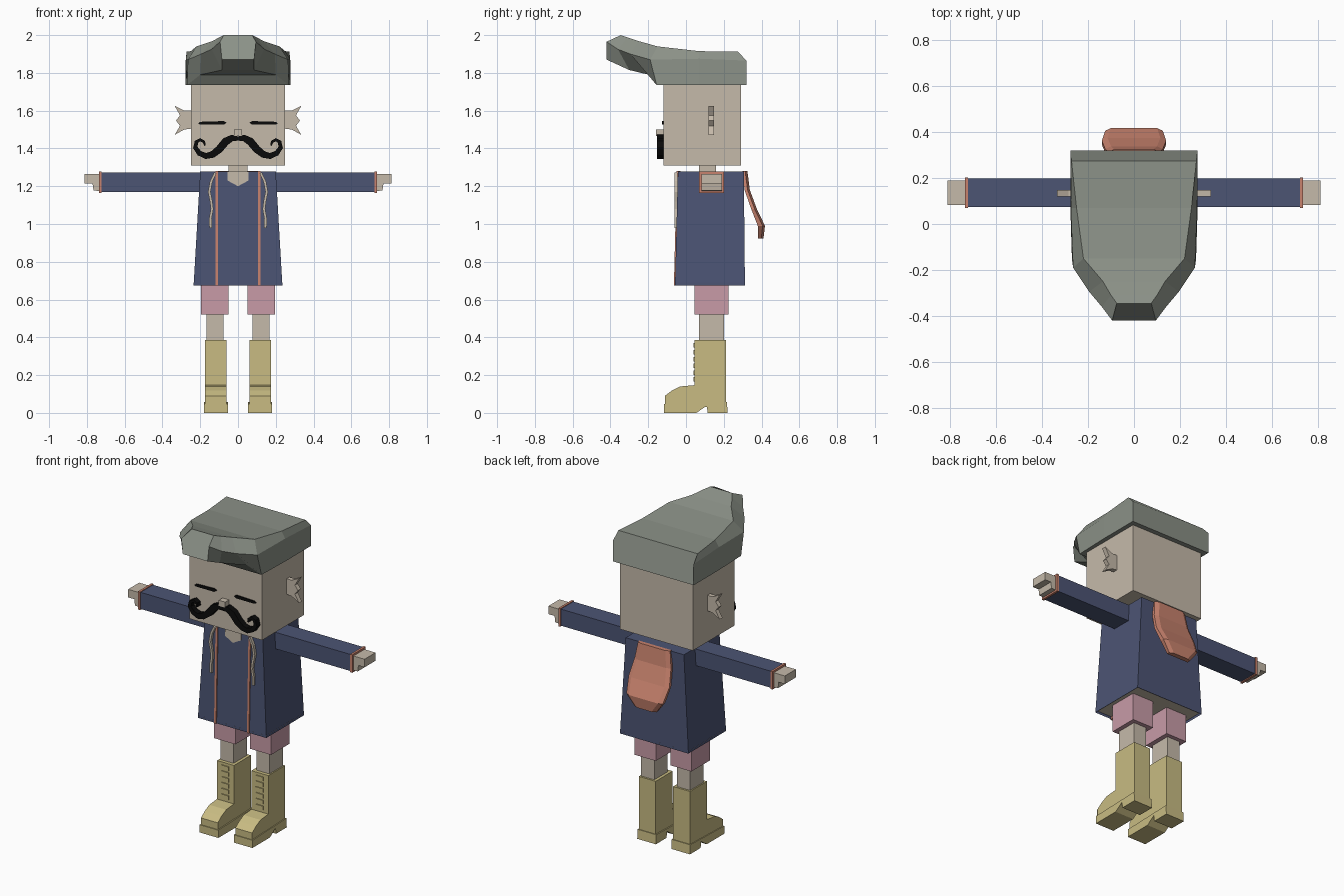
import bpy
import bmesh
from mathutils import Vector

cube = bpy.data.objects.get("Cube")
if cube:
    bpy.data.objects.remove(cube, do_unlink=True)


def material(name, r, g, b):
    m = bpy.data.materials.new(name)
    m.use_nodes = True
    m.diffuse_color = (r, g, b, 1)
    m.node_tree.nodes["Principled BSDF"].inputs["Base Color"].default_value = (r, g, b, 1)
    return m


SKIN = material("skin", .56, .49, .40)
NAVY = material("navy cloth", .072, .089, .175)
ORANGE = material("orange trim", .58, .225, .155)
PINK = material("pink cloth", .58, .33, .39)
TAN = material("yellow leather", .58, .50, .225)
HAIR = material("grey hair", .26, .285, .245)
BLACK = material("black", .003, .003, .003)


def finish(name, bm, *mats):
    bmesh.ops.recalc_face_normals(bm, faces=bm.faces)
    me = bpy.data.meshes.new(name)
    bm.to_mesh(me)
    bm.free()
    for m in mats:
        me.materials.append(m)
    ob = bpy.data.objects.new(name, me)
    bpy.context.collection.objects.link(ob)
    return ob


def loft(name, rings, mat):
    """Closed skin through rings of equal point count."""
    bm = bmesh.new()
    loops = [[bm.verts.new(p) for p in r] for r in rings]
    n = len(loops[0])
    for a, b in zip(loops, loops[1:]):
        for i in range(n):
            j = (i + 1) % n
            bm.faces.new((a[i], a[j], b[j], b[i]))
    bm.faces.new(loops[0])
    bm.faces.new(loops[-1])
    return finish(name, bm, mat)


def box(name, x, y, z, mat):
    ring = [(x[0], y[0]), (x[1], y[0]), (x[1], y[1]), (x[0], y[1])]
    return loft(name, [[(a, b, h) for a, b in ring] for h in z], mat)


def prism_x(name, x, profile, mat):
    return loft(name, [[(h, a, b) for a, b in profile] for h in x], mat)


def prism_y(name, y, profile, mat):
    return loft(name, [[(a, h, b) for a, b in profile] for h in y], mat)


def ribbon(name, path, widths, y, mat):
    """Flat strip in the front plane, with a width at each path point."""
    pts = [Vector(p) for p in path]
    rings = []
    for i, p in enumerate(pts):
        t = (pts[min(i + 1, len(pts) - 1)] - pts[max(i - 1, 0)]).normalized()
        n = Vector((-t.y, t.x)) * widths[i] / 2
        a, b = p + n, p - n
        rings.append([(a.x, y[0], a.y), (b.x, y[0], b.y), (b.x, y[1], b.y), (a.x, y[1], a.y)])
    return loft(name, rings, mat)


# Head, neck and nose
box("head", (-.25, .25), (-.12, .29), (1.31, 1.82), SKIN)
box("neck", (-.05, .05), (.07, .16), (1.26, 1.32), SKIN)
box("nose", (-.022, .022), (-.158, -.11), (1.465, 1.5), SKIN)

# Hair: each section lists bottom, side and top points as (x, y, z)
sections = [
    [(.277, .32, 1.735), (.277, .32, 1.865), (.272, .275, 1.912)],
    [(.277, .07, 1.735), (.275, .07, 1.875), (.25, .07, 1.915)],
    [(.27, -.155, 1.735), (.265, -.19, 1.87), (.22, -.15, 1.94)],
    [(.2, -.195, 1.79), (.195, -.295, 1.9), (.135, -.25, 1.968)],
    [(.085, -.30, 1.815), (.14, -.36, 1.925), (.1, -.31, 1.988)],
    [(.085, -.42, 1.87), (.095, -.42, 1.965), (.075, -.345, 2.0)],
]
loft("hair", [s + [(-x, y, z) for x, y, z in reversed(s)] for s in sections], HAIR)

# Jacket: tapered body with a hollow looking hem
jacket = bmesh.new()
corners = [(-1, -.058, -.043), (1, -.058, -.043), (1, .312, .306), (-1, .312, .306)]
low = [jacket.verts.new((.235 * s, y, .675)) for s, y, _ in corners]
high = [jacket.verts.new((.2 * s, y, 1.277)) for s, _, y in corners]
for i in range(4):
    j = (i + 1) % 4
    jacket.faces.new((low[i], low[j], high[j], high[i]))
jacket.faces.new(high)
hem = jacket.faces.new(low)
bmesh.ops.inset_region(jacket, faces=[hem], thickness=.012)
hem.material_index = 1
for v in hem.verts:
    v.co.z += .015
finish("jacket", jacket, NAVY, SKIN)

# Open collar showing the chest
prism_y("collar_opening", (-.05, -.042),
        [(-.055, 1.279), (.055, 1.279), (.055, 1.23), (0, 1.2), (-.055, 1.23)], SKIN)

# Hood hanging on the back: half width, inner y, outer y, height
hood_rows = [(.11, .30, .325, 1.28), (.125, .31, .338, 1.18), (.14, .345, .375, 1.08),
             (.125, .38, .418, .99), (.075, .38, .41, .922)]
hood = []
for w, inner, outer, z in hood_rows:
    c = w - .025
    hood.append([(-w, inner, z), (w, inner, z), (w, outer - .012, z),
                 (c, outer, z), (-c, outer, z), (-w, outer - .012, z)])
loft("hood", hood, ORANGE)

# Paired parts, built on the left and repeated on the right
for side, s in (("left", 1), ("right", -1)):
    def mx(pts):
        return [(s * a, b) for a, b in pts]

    def sx(a, b):
        return (s * a, s * b)

    # Face
    prism_y(side + "_ear", (.12, .148), mx(
        [(.245, 1.6), (.285, 1.6), (.335, 1.625), (.307, 1.575), (.328, 1.547),
         (.307, 1.52), (.335, 1.472), (.285, 1.5), (.245, 1.505)]), SKIN)
    prism_y(side + "_eye", (-.127, -.119), mx(
        [(.06, 1.536), (.075, 1.545), (.2, 1.541), (.212, 1.532), (.2, 1.526), (.075, 1.526)]), BLACK)
    ribbon(side + "_moustache", mx(
        [(0, 1.452), (.03, 1.456), (.065, 1.437), (.1, 1.395), (.135, 1.368), (.17, 1.36),
         (.205, 1.375), (.226, 1.405), (.22, 1.435), (.2, 1.446), (.18, 1.435), (.175, 1.415)]),
        [.022, .034, .042, .04, .036, .032, .028, .024, .02, .017, .014, .008], (-.154, -.118), BLACK)

    # Arm
    box(side + "_sleeve", sx(.18, .725), (.075, .197), (1.17, 1.273), NAVY)
    box(side + "_cuff", sx(.722, .736), (.07, .202), (1.165, 1.277), ORANGE)
    prism_y(side + "_hand", (.082, .19), mx(
        [(.73, 1.265), (.812, 1.265), (.812, 1.215), (.77, 1.215), (.765, 1.177), (.73, 1.175)]), SKIN)

    # Jacket edge trim and drawstring
    x0, x1 = sx(.106, .12)
    loft(side + "_front_trim", [
        [(x0, y, z), (x1, y, z), (x1, y + .02, z), (x0, y + .02, z)]
        for y, z in ((-.064, .674), (-.049, 1.28))], ORANGE)
    string = ribbon(side + "_drawstring", mx(
        [(.12, 1.27), (.142, 1.225), (.152, 1.17), (.142, 1.12), (.137, 1.08), (.146, 1.03), (.145, .98)]),
        [.014] * 7, (-.062, -.045), SKIN)

    # Leg
    box(side + "_shorts_leg", sx(.05, .195), (.045, .225), (.52, .692), PINK)
    box(side + "_shin", sx(.078, .168), (.068, .2), (.37, .53), SKIN)

    # Boot with sole and laces
    prism_x(side + "_boot", sx(.06, .176), [
        (-.112, .03), (-.112, .09), (-.075, .118), (-.03, .14), (.046, .147), (.046, .386),
        (.212, .386), (.212, .03)], TAN)
    prism_x(side + "_sole", sx(.053, .181), [
        (-.117, 0), (-.117, .048), (.217, .058), (.22, 0), (.115, 0), (.11, .038), (.055, 0)], TAN)
    for i in range(6):
        z = .165 + i * .036
        box(side + "_lace_" + str(i + 1), sx(.093, .143), (.04, .05), (z, z + .024), TAN)
